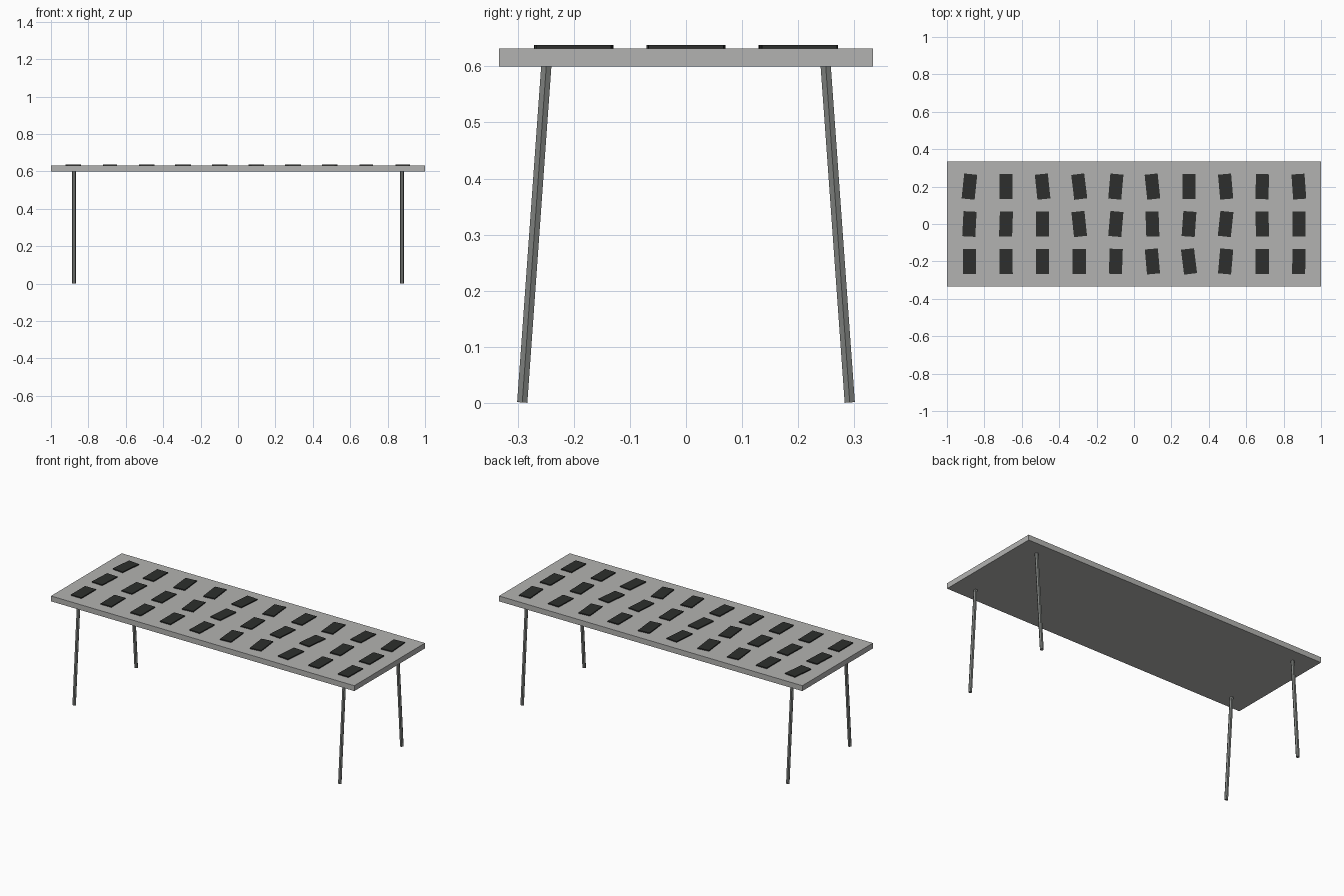
import bpy, math
from mathutils import Vector

if "Cube" in bpy.data.objects:
    bpy.data.objects.remove(bpy.data.objects["Cube"])


def material(name, rgb):
    m = bpy.data.materials.new(name)
    m.diffuse_color = (*rgb, 1)
    m.use_nodes = True
    m.node_tree.nodes["Principled BSDF"].inputs["Base Color"].default_value = m.diffuse_color
    return m


GREY = material("table grey", (0.45, 0.45, 0.44))
STEEL = material("leg grey", (0.21, 0.22, 0.21))
DARK = material("plate charcoal", (0.026, 0.028, 0.026))


def box(name, size, loc, mat, turn=0):
    bpy.ops.mesh.primitive_cube_add(size=1, location=loc, rotation=(0, 0, math.radians(turn)))
    o = bpy.context.object
    o.name = name
    o.scale = size
    o.data.materials.append(mat)
    return o


# Table top
box("table_top", (2, 0.666, 0.032), (0, 0, 0.616), GREY)

# Splayed hexagonal legs, a corner of the hexagon pointing along x
for sx, side in ((-1, "left"), (1, "right")):
    for sy, end in ((-1, "front"), (1, "back")):
        low = Vector((sx * 0.876, sy * 0.292, 0.0008))
        high = Vector((sx * 0.876, sy * 0.249, 0.602))
        axis = high - low
        bpy.ops.mesh.primitive_cylinder_add(vertices=6, radius=0.0105, depth=axis.length)
        leg = bpy.context.object
        leg.name = f"{end}_{side}_leg"
        # turn the hexagon so that a corner faces x, then lean the leg
        for v in leg.data.vertices:
            v.co.x, v.co.y = v.co.y, -v.co.x
        leg.location = (low + high) / 2
        leg.rotation_euler.x = math.atan2(-axis.y, axis.z)
        leg.data.materials.append(STEEL)

# Three rows of thin plates, each turned a little (degrees)
turns = {
    0.2: (-6, 0, 6, 7, -5, 6, 0, 5, -2, 4),
    0.0: (-3, -2, 0, 6, -5, 2, -4, -6, 2, 0),
    -0.2: (0, 1, 0, 0, -2, 5, 7, -5, 0, -1),
}
for row, (y, angles) in enumerate(turns.items()):
    for col, a in enumerate(angles):
        box(f"plate_{row}_{col}", (0.07, 0.134, 0.007),
            (-0.88 + col * 0.1957, y, 0.6345), DARK, a)
